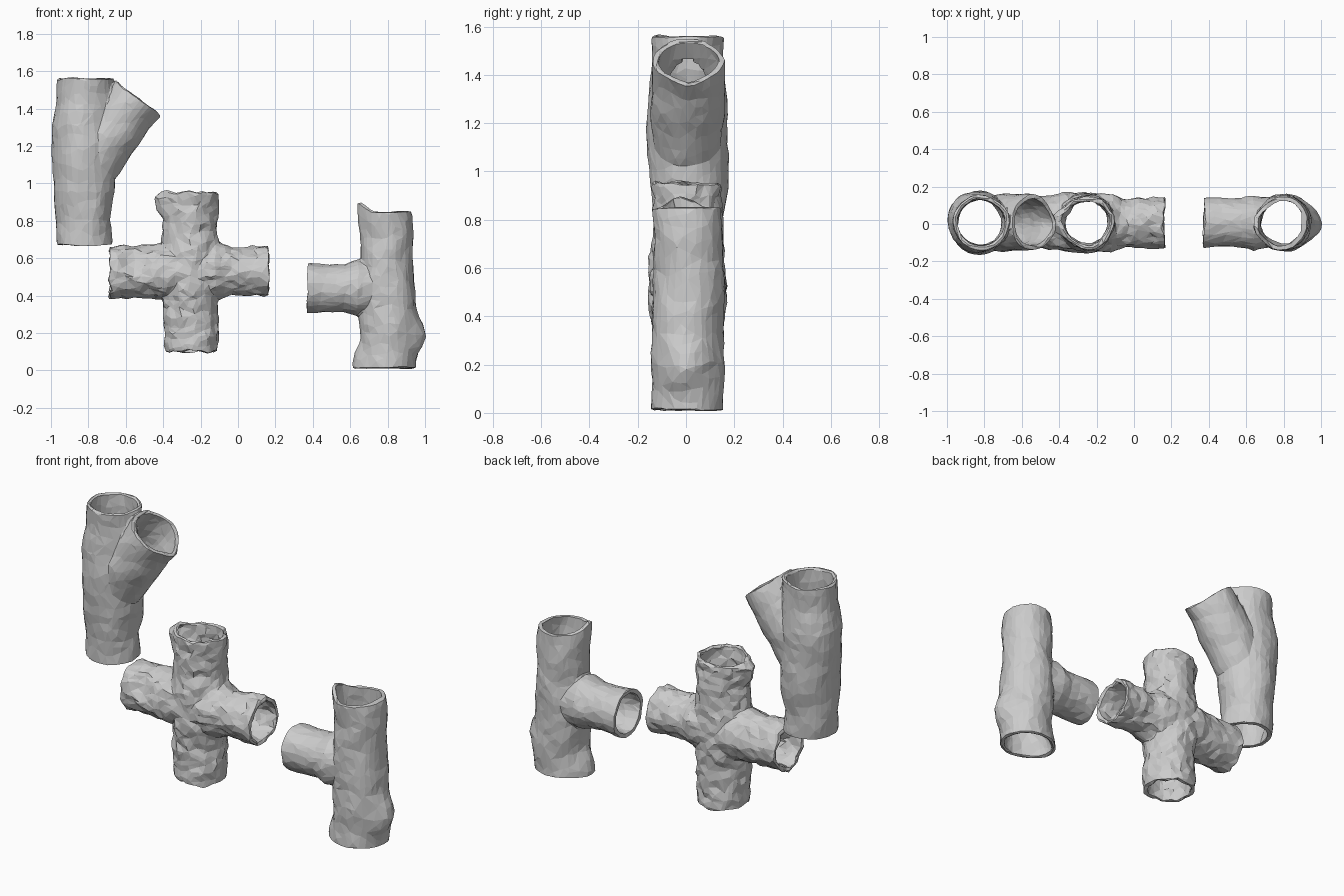
import bpy, bmesh, math
from mathutils import Vector, noise

if "Cube" in bpy.data.objects:
    bpy.data.objects.remove(bpy.data.objects["Cube"])

WALL = 0.024
Y0 = 0.008


def add_tube(bm, axis, rings, sides=32):
    """Closed tube skinned through (x, z, radius) rings, all perpendicular to axis."""
    axis = Vector(axis).normalized()
    u = Vector((0, 1, 0))
    v = axis.cross(u)
    loops = []
    for x, z, r in rings:
        c = Vector((x, Y0, z))
        loops.append([bm.verts.new(c + r * (u * math.cos(a) + v * math.sin(a)))
                      for a in (2 * math.pi * i / sides for i in range(sides))])
    for a, b in zip(loops, loops[1:]):
        for i in range(sides):
            j = (i + 1) % sides
            bm.faces.new((a[i], a[j], b[j], b[i]))
    bm.faces.new(loops[0][::-1])
    bm.faces.new(loops[-1])


def bore_rings(axis, rings, through):
    """Thinner copy of the rings, lengthened past the open ends."""
    ax = Vector(axis).normalized() * 0.1
    out = [(x, z, r - WALL) for x, z, r in rings]
    x, z, r = out[-1]
    out.append((x + ax.x, z + ax.z, r))
    if through:
        x, z, r = out[0]
        out.insert(0, (x - ax.x, z - ax.z, r))
    return out


def make_object(name, tubes, bore):
    bm = bmesh.new()
    for axis, rings, through in tubes:
        add_tube(bm, axis, bore_rings(axis, rings, through) if bore else rings)
    bmesh.ops.recalc_face_normals(bm, faces=bm.faces)
    me = bpy.data.meshes.new(name)
    bm.to_mesh(me)
    bm.free()
    ob = bpy.data.objects.new(name, me)
    bpy.context.collection.objects.link(ob)
    return ob


def apply_modifiers(ob):
    dg = bpy.context.evaluated_depsgraph_get()
    me = bpy.data.meshes.new_from_object(ob.evaluated_get(dg))
    ob.modifiers.clear()
    ob.data = me


def make_fitting(name, tubes, pushes, coarse, fine, faces, seed):
    ob = make_object(name, tubes, False)
    cutter = make_object(name + "_bore", tubes, True)
    cutter.hide_render = True
    m = ob.modifiers.new("bore", 'BOOLEAN')
    m.operation, m.solver, m.object, m.use_self = 'DIFFERENCE', 'EXACT', cutter, True
    m = ob.modifiers.new("remesh", 'REMESH')
    m.mode, m.voxel_size = 'VOXEL', 0.008
    apply_modifiers(ob)
    bpy.data.objects.remove(cutter)

    # dents, flares and general roughness
    off = Vector((seed * 7.3, seed * 3.1, seed * 5.7))
    for vert in ob.data.vertices:
        p = vert.co.copy()
        d = noise.noise_vector(p * 7 + off) * coarse + noise.noise_vector(p * 20 + off) * fine
        for centre, radius, move in pushes:
            t = (p - Vector(centre)).length / radius
            if t < 1:
                d += Vector(move) * (1 - t * t) ** 2
        vert.co = p + d

    # faceted surface
    m = ob.modifiers.new("facets", 'DECIMATE')
    m.ratio = min(1.0, faces / (2 * len(ob.data.polygons)))
    apply_modifiers(ob)
    for poly in ob.data.polygons:
        poly.use_smooth = False
    return ob


UP, RIGHT, LEFT = (0, 0, 1), (1, 0, 0), (-1, 0, 0)

# Y-shaped fitting
make_fitting("wye_fitting", [
    (UP, [(-.82, .67, .146), (-.825, .80, .144), (-.82, .95, .164), (-.828, 1.15, .167),
          (-.83, 1.3, .165), (-.82, 1.42, .150), (-.818, 1.56, .148)], True),
    ((.62, 0, .79), [(-.80, 1.05, .13), (-.70, 1.24, .155), (-.54, 1.46, .147)], False),
], [((-.43, 0, 1.37), .1, (.012, 0, -.008))], .010, .003, 2200, 1)

# four-way cross fitting
make_fitting("cross_fitting", [
    (UP, [(-.253, .10, .142), (-.253, .33, .143), (-.253, .43, .157), (-.253, .64, .157),
          (-.253, .74, .143), (-.253, .95, .142)], True),
    (RIGHT, [(-.685, .525, .138), (-.47, .53, .136), (-.38, .53, .155), (-.12, .53, .155),
             (-.04, .53, .130), (.165, .528, .134)], True),
], [((-.40, 0, .89), .11, (-.055, 0, .03)), ((-.12, 0, .88), .1, (.01, 0, -.01)),
    ((-.55, -.12, .58), .1, (0, .03, -.01))], .014, .011, 4000, 2)

# T-shaped fitting
make_fitting("tee_fitting", [
    (UP, [(.795, .01, .150), (.80, .10, .150), (.81, .20, .155), (.80, .32, .150),
          (.795, .45, .148), (.795, .60, .142), (.793, .85, .140)], True),
    (LEFT, [(.79, .44, .12), (.64, .44, .150), (.57, .44, .130), (.375, .44, .134)], False),
], [((.63, 0, .03), .15, (-.035, 0, 0)), ((.96, 0, .19), .16, (.035, 0, 0)),
    ((.67, -.02, .85), .11, (-.008, 0, .04))], .012, .004, 2200, 3)
